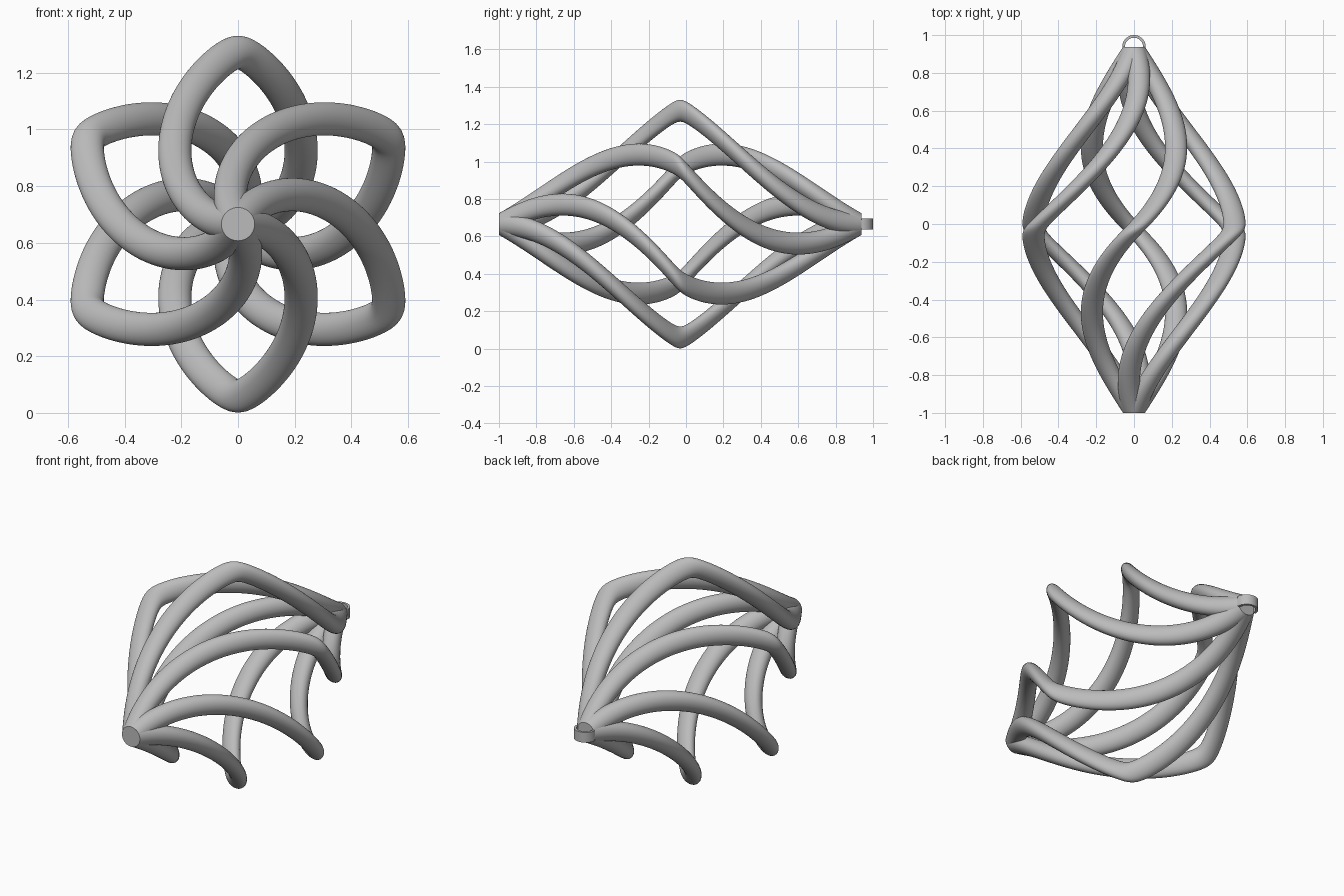
import bpy, bmesh
from math import sin, cos, pi, sqrt, radians

if "Cube" in bpy.data.objects:
    bpy.data.objects.remove(bpy.data.objects["Cube"])

FRONT, BACK = -1.0, 0.938       # ends of the cage along y
MID, HALF = (FRONT + BACK) / 2, (BACK - FRONT) / 2
AXIS_Z = 0.666
REACH, ROUNDING = 0.625, 0.03   # cage radius and softness of the bend
WIRE = 0.0585
STEPS, SIDES = 140, 40

grey = bpy.data.materials.new("plain_grey")
grey.use_nodes = True
colour = (0.5, 0.5, 0.5, 1)
grey.diffuse_color = colour
grey.node_tree.nodes["Principled BSDF"].inputs["Base Color"].default_value = colour


def loft(name, rings, angle):
    """Skin a list of closed rings and cap both ends."""
    bm = bmesh.new()
    loops = [[bm.verts.new(p) for p in ring] for ring in rings]
    n = len(loops[0])
    for a, b in zip(loops, loops[1:]):
        for i in range(n):
            j = (i + 1) % n
            bm.faces.new((a[i], a[j], b[j], b[i]))
    bm.faces.new(loops[0])
    bm.faces.new(loops[-1])
    bmesh.ops.recalc_face_normals(bm, faces=bm.faces)
    mesh = bpy.data.meshes.new(name)
    bm.to_mesh(mesh)
    bm.free()
    mesh.materials.append(grey)
    obj = bpy.data.objects.new(name, mesh)
    bpy.context.collection.objects.link(obj)
    bpy.ops.object.select_all(action='DESELECT')
    obj.select_set(True)
    bpy.context.view_layer.objects.active = obj
    bpy.ops.object.shade_smooth_by_angle(angle=radians(angle))


def wire_ring(t, tip):
    """Upright circular slice of a twisted wire, t from -1 (front) to 1 (back)."""
    r = REACH * (1 - sqrt(t * t + ROUNDING ** 2))
    turn = tip - t * pi / 2
    x, z = r * cos(turn), AXIS_Z + r * sin(turn)
    spokes = [2 * pi * i / SIDES for i in range(SIDES)]
    return [(x + WIRE * cos(s), MID + t * HALF, z + WIRE * sin(s)) for s in spokes]


# Six twisted wires of the cage
for k in range(6):
    tip = pi / 2 + k * pi / 3
    rings = [wire_ring(2 * i / STEPS - 1, tip) for i in range(STEPS + 1)]
    loft(f"cage_wire_{k + 1}", rings, 30)

# Flat half-ring hanging loop at the back
OUTER, INNER, TALL = 0.062, 0.048, 0.03
section = [(OUTER, -TALL), (OUTER, TALL), (INNER, TALL), (INNER, -TALL)]
arc = [pi * i / 32 for i in range(33)]
loft("hanging_loop",
     [[(r * cos(a), BACK + r * sin(a), AXIS_Z + h) for r, h in section] for a in arc], 30)
